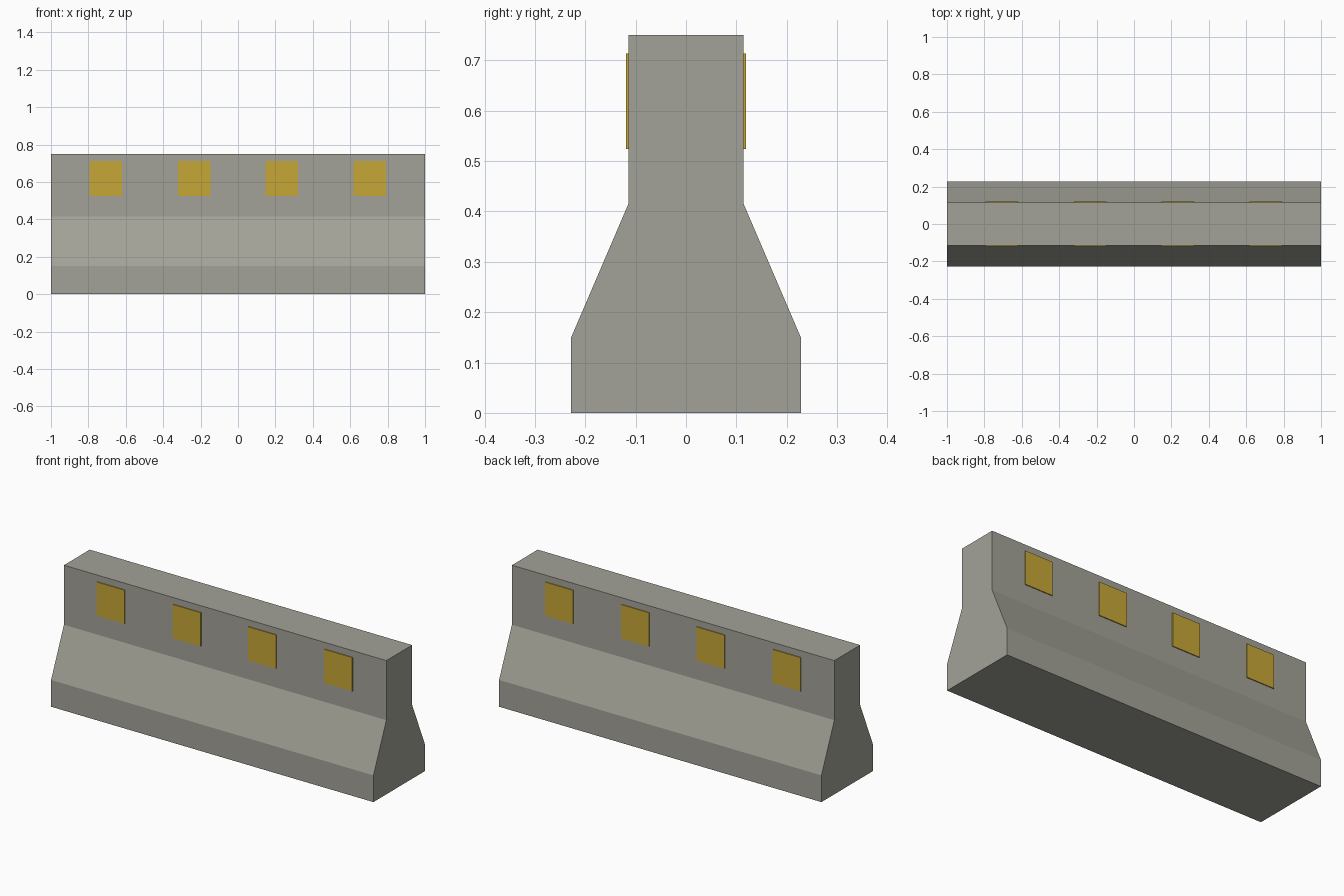
import bpy
import bmesh

cube = bpy.data.objects.get("Cube")
if cube:
    bpy.data.objects.remove(cube, do_unlink=True)


def make_material(name, colour):
    mat = bpy.data.materials.new(name)
    mat.use_nodes = True
    mat.diffuse_color = (*colour, 1)
    bsdf = mat.node_tree.nodes["Principled BSDF"]
    bsdf.inputs["Base Color"].default_value = (*colour, 1)
    bsdf.inputs["Roughness"].default_value = 0.8
    return mat


def extrude_profile(name, profile, x0, x1, mat):
    """Sweep a closed (y, z) outline along x."""
    bm = bmesh.new()
    face = bm.faces.new([bm.verts.new((x0, y, z)) for y, z in profile])
    swept = bmesh.ops.extrude_face_region(bm, geom=[face])["geom"]
    verts = [v for v in swept if isinstance(v, bmesh.types.BMVert)]
    bmesh.ops.translate(bm, verts=verts, vec=(x1 - x0, 0, 0))
    bmesh.ops.recalc_face_normals(bm, faces=bm.faces)
    mesh = bpy.data.meshes.new(name)
    bm.to_mesh(mesh)
    bm.free()
    mesh.materials.append(mat)
    obj = bpy.data.objects.new(name, mesh)
    bpy.context.collection.objects.link(obj)
    return obj


concrete = make_material("concrete grey", (0.37, 0.365, 0.315))
yellow = make_material("reflector yellow", (0.57, 0.39, 0.038))

# Concrete body: wide foot, sloped shoulder, narrow wall
half = [(0.228, 0), (0.228, 0.15), (0.114, 0.416), (0.114, 0.75)]
outline = half + [(-y, z) for y, z in reversed(half)]
extrude_profile("barrier_body", outline, -1, 1, concrete)

# Reflector plates on both faces of the wall
plate_width = 0.174
for side, sign in (("front", -1), ("back", 1)):
    for i, x in enumerate((-0.707, -0.235, 0.233, 0.705)):
        plate = [(sign * y, z) for y, z in
                 ((0.112, 0.524), (0.119, 0.524), (0.119, 0.713), (0.112, 0.713))]
        extrude_profile(f"{side}_reflector_{i + 1}", plate,
                        x - plate_width / 2, x + plate_width / 2, yellow)
